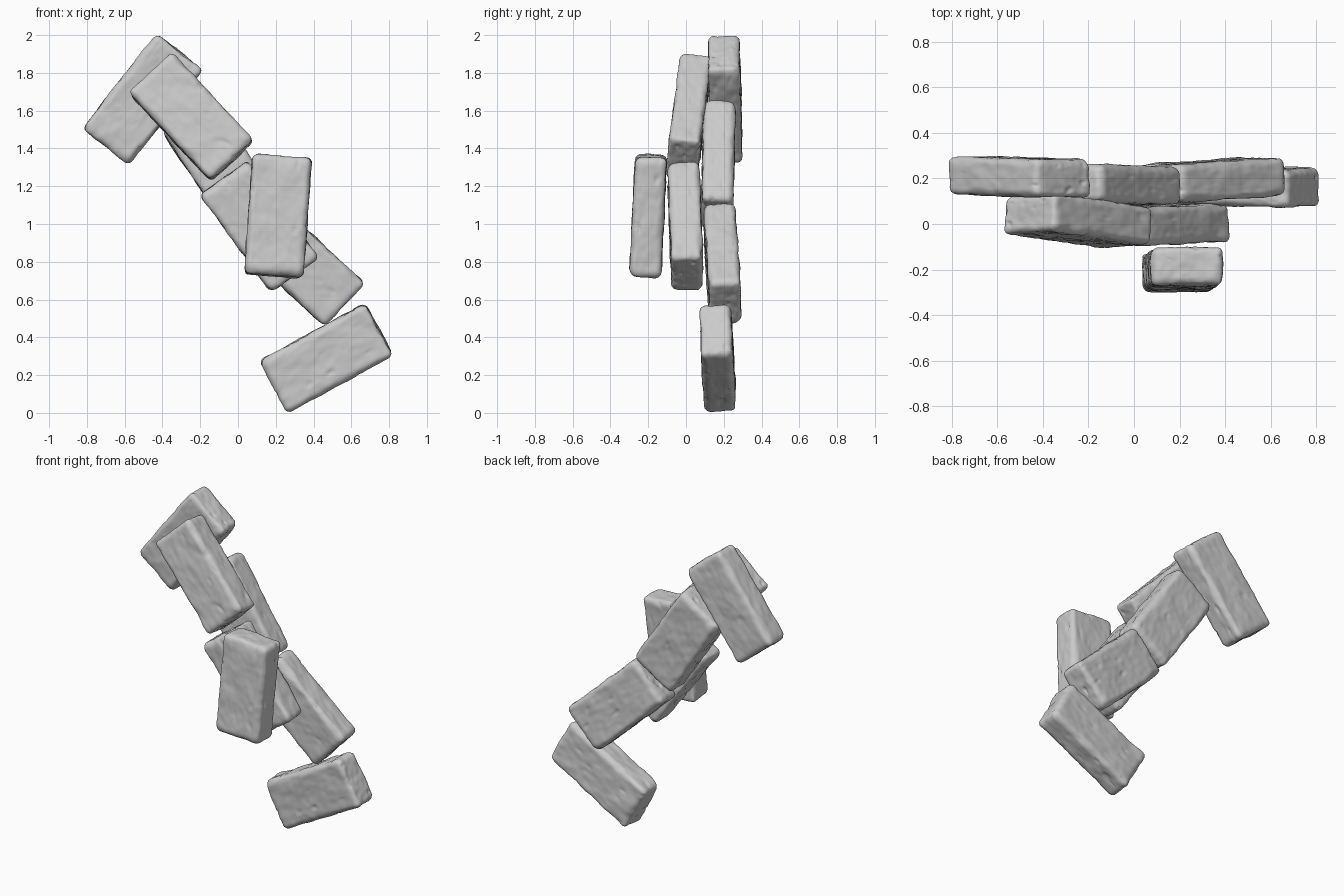
import bpy, bmesh
from math import cos, sin, radians
from mathutils import Vector, Matrix, noise

if "Cube" in bpy.data.objects:
    bpy.data.objects.remove(bpy.data.objects["Cube"])

SIZE = Vector((0.638, 0.314, 0.168))   # length, width, thickness

# name, centre, angle of the long axis in the xz plane,
# y drift along the length, y drift along the width
BRICKS = [
    ("brick_top_back",    (-0.505, 0.207, 1.660),  52.0, -0.02,  0.00),
    ("brick_top_front",   (-0.247, 0.015, 1.567), -47.0, -0.10,  0.06),
    ("brick_upper_back",  (-0.095, 0.170, 1.310), -56.0, -0.02,  0.02),
    ("brick_middle",      ( 0.112, -0.003, 0.988), -54.0, 0.03,  0.00),
    ("brick_front",       ( 0.212, -0.200, 1.043),  86.0, 0.05,  0.00),
    ("brick_lower_back",  ( 0.330, 0.192, 0.790), -43.0,  0.05,  0.00),
    ("brick_bottom",      ( 0.467, 0.168, 0.290),  28.6, -0.03, -0.03),
]


def worn_point(co, seed):
    """Round a box point and roughen it like weathered stone."""
    off = Vector((seed * 7.3, seed * 3.1, seed * 5.7))
    half = SIZE / 2
    p = Vector([co[i] * SIZE[i] for i in range(3)])
    # corner radius varies along the edges
    r = 0.033 + 0.018 * noise.noise(p * 7 + off)
    core = Vector([max(-(h - r), min(h - r, c)) for h, c in zip(half, p)])
    d = p - core
    n = d.normalized()
    p = core + n * r
    # broad dents, fine grain and a few small pits
    h = 0.006 * noise.noise(p * 9 + off) + 0.003 * noise.noise(p * 28 + off)
    h -= 0.022 * max(0.0, noise.noise(p * 24 - off) - 0.42)
    return p + n * h


def brick(name, centre, angle, drift_u, drift_v, seed):
    bm = bmesh.new()
    bmesh.ops.create_cube(bm, size=1)
    bmesh.ops.subdivide_edges(bm, edges=bm.edges[:], cuts=36, use_grid_fill=True)
    for v in bm.verts:
        v.co = worn_point(v.co, seed)
    for f in bm.faces:
        f.smooth = True
    # frame: u along the length, v along the width, n through the thickness
    a = radians(angle)
    u = Vector((cos(a), drift_u, sin(a))).normalized()
    v = Vector((-sin(a), drift_v, cos(a)))
    v = (v - u * v.dot(u)).normalized()
    n = u.cross(v)
    rot = Matrix((u, v, n)).transposed().to_4x4()
    mesh = bpy.data.meshes.new(name)
    bm.to_mesh(mesh)
    bm.free()
    ob = bpy.data.objects.new(name, mesh)
    ob.matrix_world = Matrix.Translation(centre) @ rot
    bpy.context.collection.objects.link(ob)


for i, (name, centre, angle, du, dv) in enumerate(BRICKS):
    brick(name, centre, angle, du, dv, i + 1)
